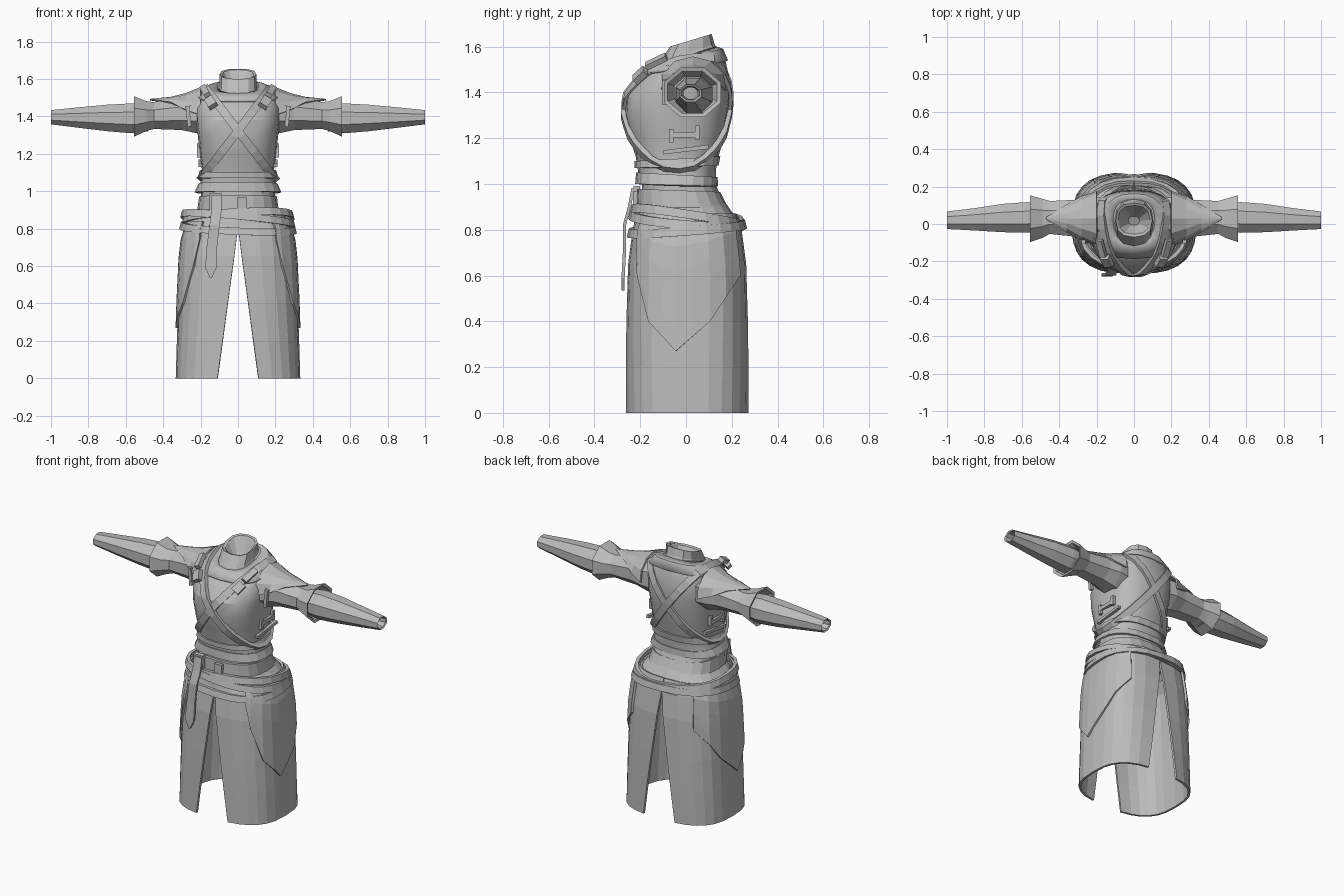
import bpy, bmesh, math
from mathutils import Vector
from mathutils.bvhtree import BVHTree

if "Cube" in bpy.data.objects:
    bpy.data.objects.remove(bpy.data.objects["Cube"])

mat = bpy.data.materials.new("grey cloth")
mat.diffuse_color = (0.5, 0.5, 0.5, 1)
mat.use_nodes = True
mat.node_tree.nodes["Principled BSDF"].inputs["Base Color"].default_value = mat.diffuse_color


def finish(name, bm, mirror=False, thick=0, smooth=0):
    bmesh.ops.recalc_face_normals(bm, faces=bm.faces)
    me = bpy.data.meshes.new(name)
    bm.to_mesh(me)
    ob = bpy.data.objects.new(name, me)
    bpy.context.collection.objects.link(ob)
    me.materials.append(mat)
    if thick:
        m = ob.modifiers.new("thickness", 'SOLIDIFY')
        m.thickness, m.offset = thick, -1
    if mirror:
        ob.modifiers.new("mirror", 'MIRROR').use_mirror_merge = False
    if smooth:
        bpy.context.view_layer.objects.active = ob
        ob.select_set(True)
        bpy.ops.object.shade_smooth_by_angle(angle=math.radians(smooth))
        ob.select_set(False)
    return ob


def loft(rows, closed=True, caps=False):
    """Skin a list of equally long point rows."""
    bm = bmesh.new()
    vs = [[bm.verts.new(p) for p in r] for r in rows]
    n = len(rows[0])
    for a, b in zip(vs, vs[1:]):
        for i in range(n if closed else n - 1):
            j = (i + 1) % n
            bm.faces.new((a[i], a[j], b[j], b[i]))
    if caps:
        bm.faces.new(vs[0])
        bm.faces.new(vs[-1])
    return bm


def ribbon(name, pts, outs, ups, w, t, closed=True, mirror=False):
    """Flat strap with rectangular section along a path."""
    rows = []
    for p, o, u in zip(pts, outs, ups):
        p, o, u = Vector(p), Vector(o) * t, Vector(u) * w / 2
        rows.append([p - u, p - u + o, p + u + o, p + u])
    if closed:
        rows.append(rows[0])
    bm = loft(rows, caps=not closed)
    bmesh.ops.remove_doubles(bm, verts=bm.verts, dist=1e-5)
    return finish(name, bm, mirror)


def box(name, loc, size, rot=(0, 0, 0), mirror=False):
    from mathutils import Euler, Matrix
    bm = bmesh.new()
    m = Matrix.LocRotScale(Vector(loc), Euler(rot), Vector(size))
    bmesh.ops.create_cube(bm, size=1, matrix=m)
    return finish(name, bm, mirror)


def oval(zf, zb, hx, yf, yb, n=20, p=0.8, grow=0):
    """Rounded cross-section, its height sloping from front to back."""
    pts = []
    for i in range(n):
        a = 2 * math.pi * i / n
        c, s = math.cos(a), math.sin(a)
        y = math.copysign(abs(s) ** p, s)
        k = (y + 1) / 2
        pts.append((math.copysign(abs(c) ** p, c) * (hx + grow),
                    (yf + yb) / 2 + y * ((yb - yf) / 2 + grow), zf + (zb - zf) * k))
    return pts


# Vest body
body = [(1.0, 1.0, .215, -.205, .13), (1.06, 1.06, .198, -.21, .13), (1.12, 1.12, .193, -.22, .142),
        (1.2, 1.2, .205, -.245, .165), (1.3, 1.3, .215, -.268, .183), (1.38, 1.38, .225, -.262, .195),
        (1.44, 1.46, .228, -.22, .19), (1.485, 1.54, .212, -.175, .172),
        (1.52, 1.59, .15, -.12, .15), (1.53, 1.6, .1, -.08, .12)]
bm = loft([oval(*r) for r in body])
bvh = BVHTree.FromBMesh(bm)
finish("vest", bm, smooth=25)

# Yoke layer around the neck, and layered vest hem
finish("yoke", loft([oval(*r, grow=.012) for r in body[7:]]), thick=.01, smooth=25)
finish("vest_hem", loft([oval(1.0, .99, .232, -.222, .14), oval(1.05, 1.03, .212, -.218, .138)]), thick=.012)
finish("waist_fold", loft([oval(1.07, 1.08, .215, -.224, .142), oval(1.10, 1.12, .205, -.226, .15)]), thick=.012)

# Standing collar with a closed funnel inside
finish("collar", loft([oval(1.46, 1.585, .115, -.14, .14, 12), oval(1.53, 1.61, .1, -.115, .125, 12),
                       oval(1.6, 1.655, .098, -.07, .112, 12), oval(1.595, 1.65, .085, -.055, .1, 12),
                       oval(1.51, 1.52, .02, 0, .03, 12)], caps=True))

# Two crossed straps running around the body
for side, name in ((1, "strap_left"), (-1, "strap_right")):
    top, low = Vector((-.165 * side, 0, 1.54)), Vector((.21 * side, 0, 1.05))
    u = (low - top).normalized()
    nrm = Vector((u.z, 0, -u.x)) * side
    mid = (top + low) / 2 + Vector((0, -.03, 0))
    pts, outs = [], []
    for i in range(28):
        a = 2 * math.pi * i / 28
        d = u * math.cos(a) + Vector((0, 1, 0)) * math.sin(a)
        hit = bvh.ray_cast(mid, d)[0]
        if hit:
            pts.append(hit - d * .005)
            outs.append(d)
    ribbon(name, pts, outs, [nrm] * len(pts), .045, .024 if side > 0 else .019)

# Strap buckles, chest tabs and side lacing
box("strap_buckle", (.145, -.2, 1.475), (.05, .03, .065), (-.75, .55, 0), True)
box("strap_tab", (.175, -.13, 1.535), (.035, .1, .025), (.5, .5, 0), True)
for i, (y, z, h, w) in enumerate(((-.01, 1.215, .025, .13), (-.065, 1.21, .06, .02), (.05, 1.225, .06, .02))):
    box("side_lacing_%d" % i, (.208, y, z), (.02, w, h), mirror=True)
box("side_seam", (.2, 0, 1.15), (.02, .2, .018), (.12, 0, 0), True)


def tube(name, secs, thick=0):
    """Eight-sided sleeve from (x, y, z, half depth, half height)."""
    rows = []
    for x, y, z, ry, rz in secs:
        rows.append([(x, y + ry * math.cos(math.pi * (i + .5) / 4) * 1.08,
                      z + rz * math.sin(math.pi * (i + .5) / 4) * 1.08) for i in range(8)])
    return finish(name, loft(rows), True, thick)


# Sleeves with flared cuffs, forearms and shoulder flaps
tube("upper_sleeve", [(.16, .02, 1.42, .12, .12), (.22, .025, 1.42, .12, .11), (.3, .03, 1.415, .1, .088),
                      (.45, .035, 1.405, .088, .072), (.49, .03, 1.402, .105, .08), (.555, .028, 1.4, .125, .108),
                      (.55, .028, 1.4, .108, .092), (.5, .03, 1.4, .08, .07)])
tube("forearm", [(.48, .035, 1.39, .075, .07), (.57, .035, 1.39, .082, .08), (.7, .032, 1.392, .076, .071),
                 (.85, .025, 1.394, .06, .055), (1.0, .02, 1.396, .047, .038), (.995, .02, 1.396, .039, .03),
                 (.93, .02, 1.396, .03, .025)])
flap = []
for x, w, z, r in ((.2, 1.7, 1.425, .132), (.28, 1.4, 1.417, .108), (.36, .8, 1.412, .093), (.47, .06, 1.408, .086)):
    flap.append([(x, .03 + r * 1.12 * math.sin(w * k / 3), z + r * math.cos(w * k / 3)) for k in range(-3, 4)])
finish("shoulder_flap", loft(flap, False), True, .01)
box("sleeve_tab", (.265, -.095, 1.4), (.02, .02, .11), (0, .1, 0), True)

# Hips and belt
finish("hips", loft([oval(*r) for r in ((1.02, 1.02, .195, -.19, .12), (.95, .95, .198, -.195, .15),
                                        (.9, .9, .215, -.205, .185), (.84, .84, .275, -.225, .225),
                                        (.78, .78, .29, -.235, .24))]))
finish("belt", loft([oval(.9, .895, .218, -.218, .185), oval(.978, .965, .208, -.214, .15)]), thick=.02)
box("belt_buckle", (.02, -.22, .935), (.05, .025, .065))
box("belt_loop", (-.12, -.215, .945), (.065, .03, .09))

# Hanging belt tail
path = [(-.115, -.225, .98), (-.115, -.24, .9), (-.125, -.262, .82), (-.14, -.262, .7), (-.145, -.268, .59), (-.145, -.268, .535)]
rows = []
for (x, y, z), w in zip(path, (.027, .027, .027, .028, .03, .004)):
    rows.append([(x - w, y, z), (x - w, y - .014, z), (x + w, y - .014, z), (x + w, y, z)])
finish("belt_tail", loft(rows, caps=True))

# Sashes slung around the hips
for i, (z0, tx, ty, g) in enumerate(((.855, .05, -.16, 0), (.805, -.04, .08, .012), (.85, -.1, -.08, .006))):
    pts, outs = [], []
    for x, y, _ in oval(0, 0, .278 + g, -.222 - g, .23 + g, 24):
        pts.append((x, y, z0 + tx * x + ty * y))
        outs.append(Vector((x, y, 0)).normalized())
    ribbon("hip_sash_%d" % i, pts, outs, [o * -.25 + Vector((0, 0, 1)) for o in outs], .038, .02)

# Split skirt: (z, half width, half depth)
levels = [(0, .333, .272), (.2, .327, .27), (.4, .32, .266), (.65, .308, .258), (.8, .29, .238), (.87, .25, .215)]
Q = 2.8


def size_at(z):
    for a, b in zip(levels, levels[1:]):
        if z <= b[0]:
            k = (z - a[0]) / (b[0] - a[0])
            return a[1] + (b[1] - a[1]) * k, a[2] + (b[2] - a[2]) * k
    return levels[-1][1:]


rows = []
for z, hx, hy in levels:
    slit = max(.002, .11 * (1 - z / .8))
    end = math.acos((slit / hx) ** (Q / 2))
    row = []
    for i in range(13):
        t = end * (i / 6 - 1)
        row.append((hx * math.cos(t) ** (2 / Q),
                    .005 + hy * math.copysign(abs(math.sin(t)) ** (2 / Q), t), z))
    rows.append(row)
finish("skirt_half", loft(rows, False), True, .014)

# Pointed side panels lying over the skirt
cols = []
for y, low in ((-.238, .74), (-.222, .6), (-.17, .4), (-.11, .335), (-.05, .27), (.025, .335), (.1, .4), (.17, .505), (.235, .6)):
    col = []
    for k in range(6):
        z = .84 + (low - .84) * k / 5
        hx, hy = size_at(z)
        yy = y * min(1, hy / .262)
        col.append(((hx + .01) * (1 - min(.98, abs(yy / (hy + .012)) ** Q)) ** (1 / Q), yy + .005, z))
    cols.append(col)
finish("side_panel", loft(cols, False), True, .014)
